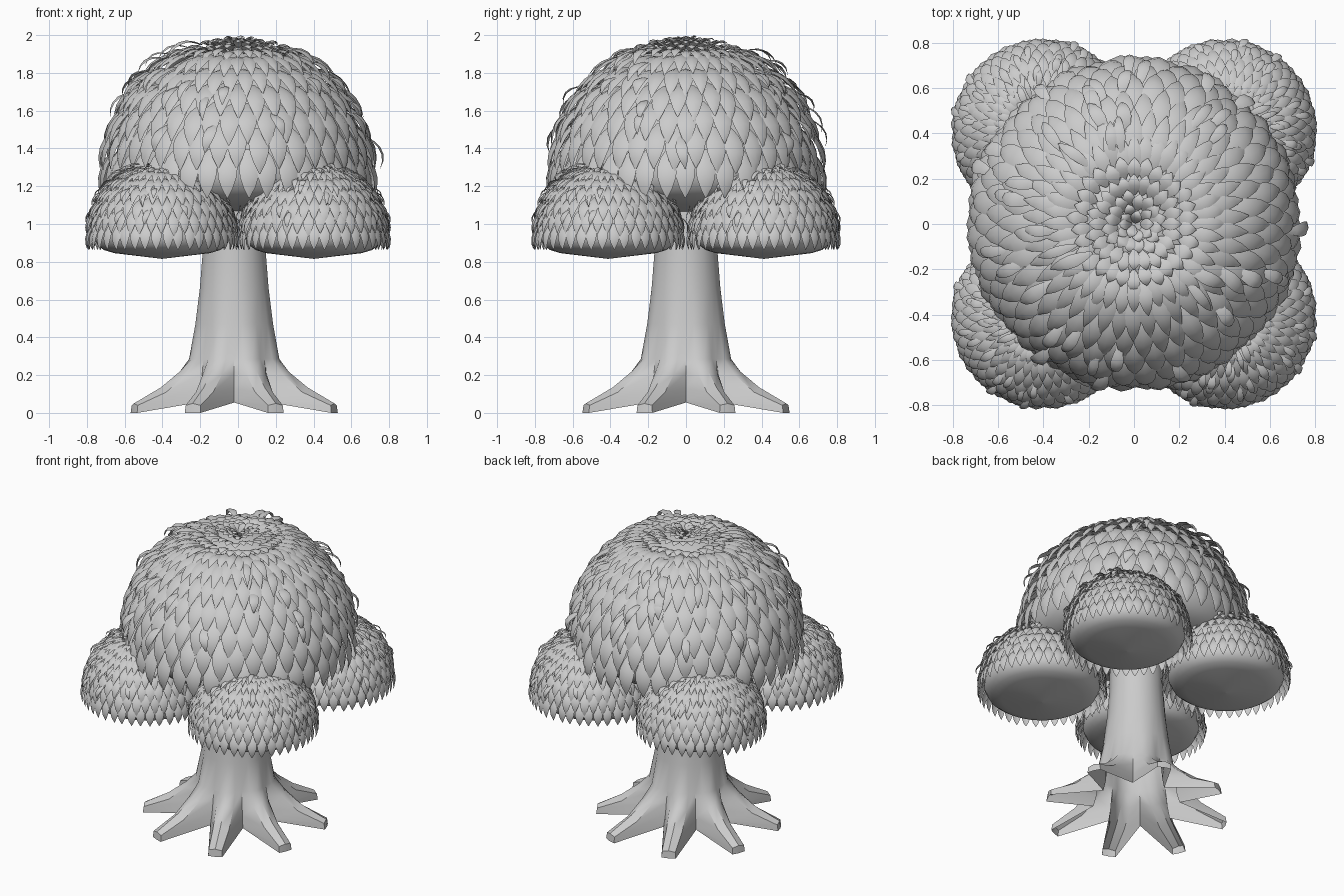
import bpy, random
from math import sin, cos, pi

if "Cube" in bpy.data.objects:
    bpy.data.objects.remove(bpy.data.objects["Cube"])

random.seed(4)
A, C, ZC = 0.665, 0.69, 1.25         # crown ellipsoid: radius, height, centre height


def make_mesh(name, verts, faces):
    me = bpy.data.meshes.new(name)
    me.from_pydata(verts, [], faces)
    me.update()
    return me


def add_object(name, me, loc=(0, 0, 0), scale=1.0, turn=0.0, angle=50):
    ob = bpy.data.objects.new(name, me)
    bpy.context.collection.objects.link(ob)
    ob.location, ob.scale, ob.rotation_euler = loc, (scale,) * 3, (0, 0, turn)
    bpy.ops.object.select_all(action='DESELECT')
    ob.select_set(True)
    bpy.context.view_layer.objects.active = ob
    bpy.ops.object.shade_smooth_by_angle(angle=angle * pi / 180)
    return ob


def lathe(profile, n):
    verts = [(r * cos(2 * pi * i / n), r * sin(2 * pi * i / n), z)
             for r, z in profile for i in range(n)]
    faces = [(j * n + i, j * n + (i + 1) % n, (j + 1) * n + (i + 1) % n, (j + 1) * n + i)
             for j in range(len(profile) - 1) for i in range(n)]
    return verts, faces


# trunk with eight flared roots, open underneath
# columns per root: valley, side, ridge, side; entries are (radius, height, sideways)
rows = [
    ((.27, .055), (.575, 0, .045), (.58, 0)),
    ((.265, .07), (.57, .04, .042), (.575, .05)),
    ((.25, .13), (.41, .11, .05), (.42, .135)),
    ((.24, .21), (.30, .205, .055), (.31, .22)),
    ((.230, .285), (.238, .285, .05), (.248, .285)),
    ((.204, .47), (.206, .47, .04), (.208, .47)),
    ((.182, .66), (.182, .66, .036), (.182, .66)),
    ((.167, .85), (.167, .85, .033), (.167, .85)),
    ((.160, 1.2), (.160, 1.2, .032), (.160, 1.2)),
]
verts, faces = [], []
for valley, side, ridge in rows:
    for k in range(8):
        a = (k + .5) * pi / 4
        v = a - pi / 8
        verts.append((valley[0] * cos(v), valley[0] * sin(v), valley[1]))
        for r, z, w in ((side[0], side[1], -side[2]), (*ridge, 0), side):
            verts.append((r * cos(a) - w * sin(a), r * sin(a) + w * cos(a), z))
for j in range(len(rows) - 1):
    for i in range(32):
        k = (i + 1) % 32
        faces.append((j * 32 + i, j * 32 + k, (j + 1) * 32 + k, (j + 1) * 32 + i))
add_object("trunk_and_roots", make_mesh("trunk", verts, faces), (-.02, 0, 0), angle=40)

# foliage core: domed top, rounded edge and shallow cone underside
profile = [(0.001, 1.05), (.46, 1.105), (.56, 1.135), (.62, 1.18)]
profile += [((A - .01) * cos(t * pi / 24) + .0005, ZC + C * sin(t * pi / 24))
            for t in range(13)]
core = make_mesh("core", *lathe(profile, 40))

# leaves: pointed petals following the dome from base (t0) down to tip (t1)
WIDTH = (.25, .75, 1, .92, .58, .06)


def add_leaf(verts, faces, a, t0, t1, width, lift, skew=0.0):
    base = len(verts)
    for i, wf in enumerate(WIDTH):
        s = i / 5
        t = t0 + (t1 - t0) * s
        off = lift(s)
        for side in (-1, 0, 1):
            o = off + (.016 * wf * width / .1 if side == 0 else 0)
            r = (A + o) * cos(t)
            w = side * wf * width / 2 + skew * s
            verts.append((r * cos(a) - w * sin(a), r * sin(a) + w * cos(a),
                          ZC + (C + o) * sin(t)))
    for i in range(5):
        for c in range(2):
            p = base + i * 3 + c
            faces.append((p, p + 3, p + 4, p + 1))


verts, faces = [], []
# overlapping rows: tip angle, angular length, leaf count, lift
rings = [(-.15 + .19 * i, .36, 42, .062) for i in range(6)]
rings += [(.98, .24, 40, .062), (1.15, .13, 30, .045), (1.27, .12, 24, .045),
          (1.37, .10, 16, .045), (1.46, .08, 10, .045)]
for j, (t1, dt, n, tip) in enumerate(rings):
    width = 1.08 * 2 * pi * A * cos(t1) / n
    for i in range(n):
        a = 2 * pi * (i + .5 * (j % 2)) / n + random.uniform(-.01, .01)
        jit = random.uniform(-.025, .025) if j else 0
        h = tip * random.uniform(.85, 1.15)
        add_leaf(verts, faces, a, t1 + dt + jit, t1 + jit, width,
                 lambda s: .004 + h * sin(pi * s * .62))
# stray leaves that lift off the dome
for i in range(45):
    t1 = random.uniform(.05, 1.0)
    add_leaf(verts, faces, random.uniform(0, 2 * pi), t1 + random.uniform(.18, .27), t1,
             random.uniform(.045, .07), lambda s: .045 + .06 * sin(pi * s * .75),
             random.uniform(-.05, .05))
leaves = make_mesh("leaves", verts, faces)

# main crown and four smaller clumps around it
add_object("crown_core", core)
add_object("crown_leaves", leaves)
for i, (sx, sy) in enumerate(((-1, -1), (1, -1), (1, 1), (-1, 1))):
    loc = (sx * .402, sy * .412, .238)
    add_object(f"clump_core_{i + 1}", core, loc, .55)
    add_object(f"clump_leaves_{i + 1}", leaves, loc, .55, i * pi / 2)
